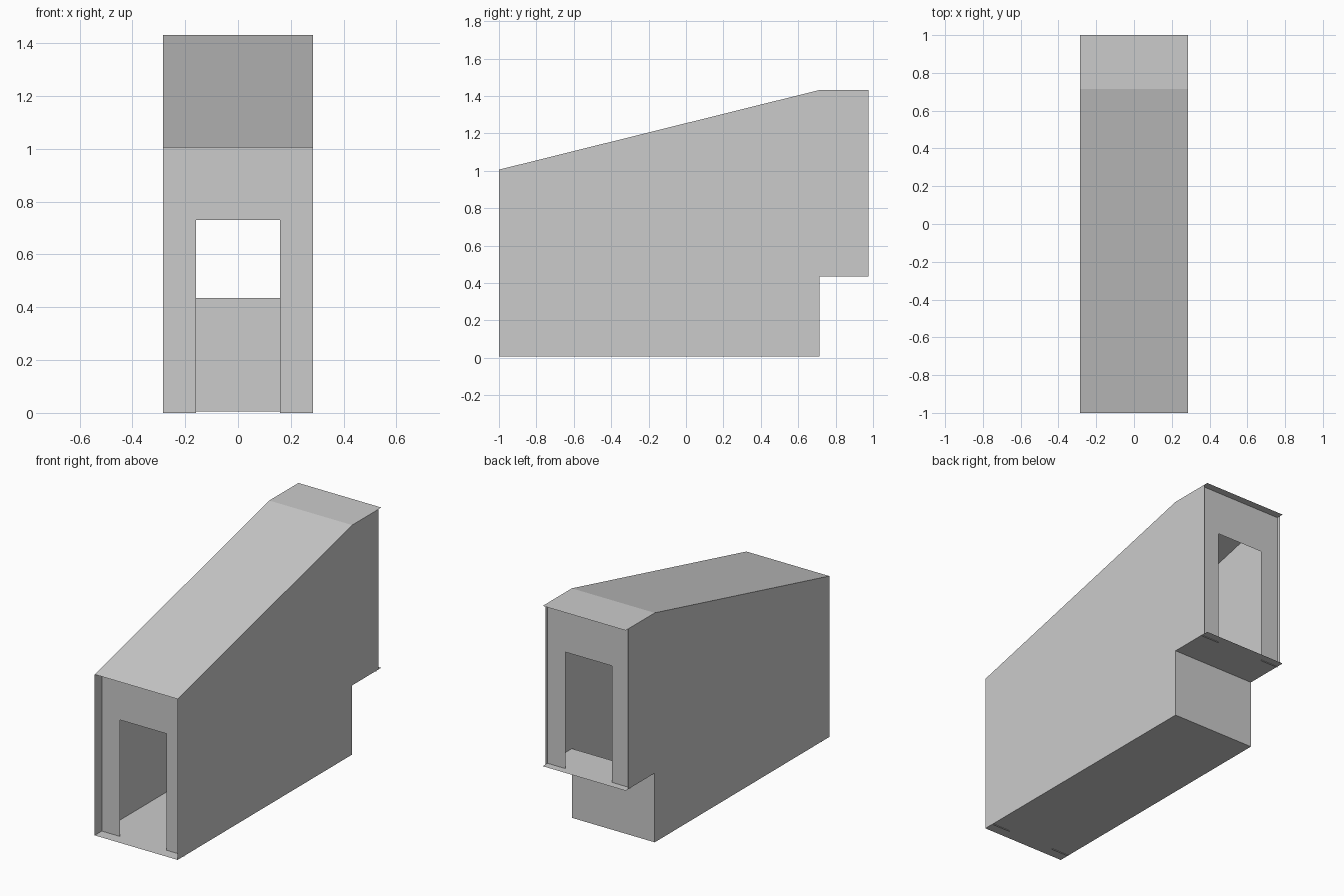
import bpy

if "Cube" in bpy.data.objects:
    bpy.data.objects.remove(bpy.data.objects["Cube"])

HALF_W = 0.285           # half width of the passage
FLOOR, LANDING = 0.006, 0.436
ROOF_LOW, ROOF_HIGH = 1.006, 1.432
FRONT, BEND, BACK = -1.0, 0.714, 1.0
WALL_BACK = 0.975        # side walls stop just short of the floor and roof


def make_object(name, verts, faces):
    mesh = bpy.data.meshes.new(name)
    mesh.from_pydata(verts, [], faces)
    mesh.update()
    obj = bpy.data.objects.new(name, mesh)
    bpy.context.collection.objects.link(obj)
    return obj


def strip(name, profile, up=True):
    """Sheet made by sweeping a (y, z) profile across the width."""
    verts = [(x, y, z) for y, z in profile for x in (-HALF_W, HALF_W)]
    faces = []
    for i in range(len(profile) - 1):
        a = 2 * i
        quad = (a, a + 1, a + 3, a + 2)
        faces.append(quad if up else quad[::-1])
    return make_object(name, verts, faces)


def side_wall(name, x):
    """Flat wall with the stepped underside and sloping top."""
    outline = [(FRONT, FLOOR), (BEND, FLOOR), (BEND, LANDING),
               (WALL_BACK, LANDING), (WALL_BACK, ROOF_HIGH),
               (BEND, ROOF_HIGH), (FRONT, ROOF_LOW)]
    if x < 0:
        outline.reverse()
    return make_object(name, [(x, y, z) for y, z in outline],
                       [tuple(range(len(outline)))])


def door_frame(name, y, base, top, flip=False):
    """Flat end wall with a doorway open at the bottom."""
    w, d, head = HALF_W, 0.16, base + 0.73
    outline = [(-w, base), (-d, base), (-d, head), (d, head),
               (d, base), (w, base), (w, top), (-w, top)]
    # two jambs and a lintel share the outline corners
    outline += [(-w, head), (w, head)]
    faces = [(0, 1, 2, 8), (4, 5, 9, 3), (8, 2, 3, 9, 6, 7)]
    if flip:
        faces = [f[::-1] for f in faces]
    return make_object(name, [(x, y, z) for x, z in outline], faces)


# Stepped floor and sloping roof
strip("stepped_floor", [(FRONT, FLOOR), (BEND, FLOOR),
                        (BEND, LANDING), (BACK, LANDING)], up=False)
strip("roof", [(FRONT, ROOF_LOW), (BEND, ROOF_HIGH), (BACK, ROOF_HIGH)])

# Side walls
for side, x in (("left", -HALF_W), ("right", HALF_W)):
    side_wall(side + "_wall", x)

# Recessed doorways at both ends
front_y = -0.93
slope = (ROOF_HIGH - ROOF_LOW) / (BEND - FRONT)
door_frame("front_doorway", front_y, 0.0, ROOF_LOW + slope * (front_y - FRONT))
door_frame("back_doorway", 0.953, LANDING - 0.006, ROOF_HIGH, flip=True)
